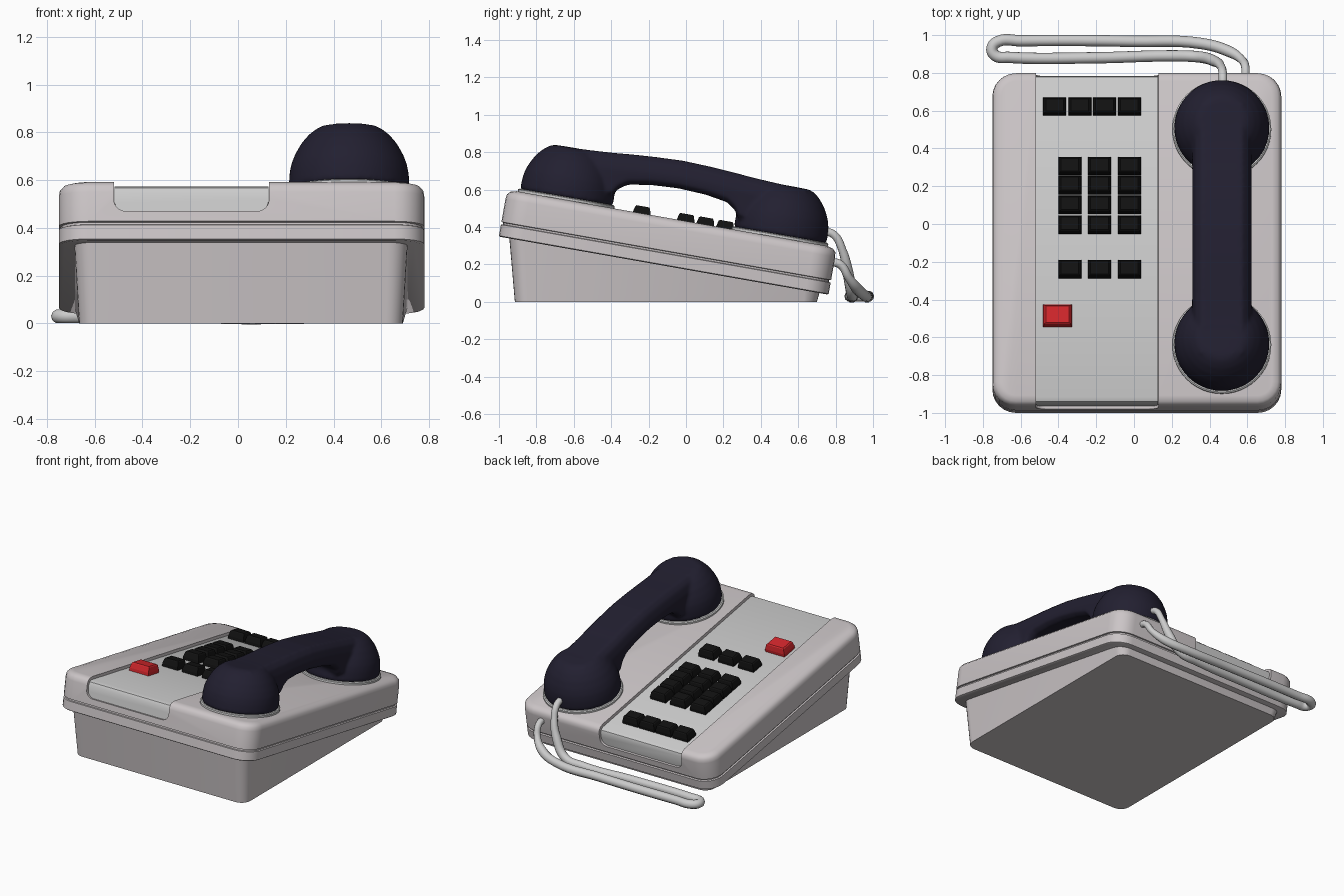
import bpy, bmesh, math
from mathutils import Matrix, Vector

if "Cube" in bpy.data.objects:
    bpy.data.objects.remove(bpy.data.objects["Cube"])

# Tilted frame of the housing: origin at the centre of its sloping top
TILT = Matrix.Translation((0, -0.075, 0.445)) @ Matrix.Rotation(math.radians(-10), 4, 'X')


def material(name, rgb):
    m = bpy.data.materials.new(name)
    m.diffuse_color = (*rgb, 1)
    m.use_nodes = True
    m.node_tree.nodes["Principled BSDF"].inputs["Base Color"].default_value = m.diffuse_color
    return m


SHELL = material("shell_grey", (0.60, 0.56, 0.57))
PANEL = material("panel_grey", (0.65, 0.66, 0.65))
NAVY = material("navy_plastic", (0.016, 0.014, 0.03))
BLACK = material("black_plastic", (0.006, 0.006, 0.006))
RED = material("red_plastic", (0.65, 0.02, 0.025))


def activate(ob):
    bpy.ops.object.select_all(action='DESELECT')
    ob.select_set(True)
    bpy.context.view_layer.objects.active = ob


def smooth(ob, angle=35):
    activate(ob)
    bpy.ops.object.shade_smooth_by_angle(angle=math.radians(angle))


def loft(name, shells, mat, matrix=TILT):
    """Each shell is a list of matching rings, skinned and capped."""
    bm = bmesh.new()
    for rings in shells:
        vs = [[bm.verts.new(p) for p in r] for r in rings]
        n = len(vs[0])
        for a, b in zip(vs, vs[1:]):
            for i in range(n):
                j = (i + 1) % n
                bm.faces.new((a[i], a[j], b[j], b[i]))
        bm.faces.new(vs[0])
        bm.faces.new(vs[-1])
    bmesh.ops.recalc_face_normals(bm, faces=bm.faces)
    me = bpy.data.meshes.new(name)
    bm.to_mesh(me)
    bm.free()
    me.materials.append(mat)
    me.transform(matrix)
    ob = bpy.data.objects.new(name, me)
    bpy.context.collection.objects.link(ob)
    return ob


def rounded_rect(x0, x1, y0, y1, r, z, steps=6):
    pts = []
    for k, (cx, cy) in enumerate([(x1 - r, y1 - r), (x0 + r, y1 - r), (x0 + r, y0 + r), (x1 - r, y0 + r)]):
        for s in range(steps + 1):
            a = math.pi / 2 * (k + s / steps)
            pts.append((cx + r * math.cos(a), cy + r * math.sin(a), z))
    return pts


def circle(cx, cy, r, z, n=48):
    return [(cx + r * math.cos(2 * math.pi * i / n), cy + r * math.sin(2 * math.pi * i / n), z) for i in range(n)]


# Wedge-shaped base, cut off at the sloping underside of the housing
bottom = rounded_rect(-0.665, 0.69, -0.915, 0.70, 0.07, 0)
top = []
for x, y, z in rounded_rect(-0.685, 0.71, -0.945, 0.715, 0.08, 0):
    top.append((x, y, 0.201 - (y + 0.118) * 0.1763))
smooth(loft("base", [[bottom, top]], SHELL, Matrix()))

# Housing with a seam groove and softened top edge: (height, inset)
levels = [(-0.255, 0.008), (-0.25, 0), (-0.190, 0), (-0.187, 0.01), (-0.178, 0.01), (-0.175, 0),
          (-0.05, 0), (-0.025, 0.004), (-0.008, 0.02), (0, 0.05)]
rings = [rounded_rect(-0.75 + i, 0.78 - i, -0.895 + i, 0.895 - i, 0.125 - i, w) for w, i in levels]
housing = loft("housing", [rings], SHELL)


# Trench for the key panel, cut through the full length of the housing
def trench_outline(u, top_w, gap=0.0):
    x0, x1, low, r = -0.52 + gap, 0.13 - gap, -0.132, 0.05
    pts = [(x1, u, top_w), (x0, u, top_w)]
    for cx, start in ((x0 + r, math.pi), (x1 - r, 1.5 * math.pi)):
        for s in range(7):
            a = start + math.pi / 2 * s / 6
            pts.append((cx + r * math.cos(a), u, low + r + r * math.sin(a)))
    return pts


cutter = loft("trench_cutter", [[trench_outline(-1.1, 0.1), trench_outline(1.1, 0.1)]], SHELL)
cutter.hide_render = True
cut = housing.modifiers.new("trench", 'BOOLEAN')
cut.operation = 'DIFFERENCE'
cut.solver = 'EXACT'
cut.object = cutter
activate(housing)
bpy.ops.object.modifier_apply(modifier=cut.name)
bpy.data.objects.remove(cutter)
smooth(housing)

# Recessed key panel filling the trench
ends = [(-0.88, -0.048), (-0.872, -0.03), (-0.85, -0.02), (0.85, -0.02), (0.872, -0.03), (0.88, -0.048)]
smooth(loft("key_panel", [[trench_outline(u, w, 0.002) for u, w in ends]], PANEL))


# Keys, placed by their centre in the top view
def key(name, x, y, sx, sy, mat):
    u = (y + 0.073) / 0.985
    rings = []
    for w, i in ((-0.03, 0), (0.0, 0), (0.032, 0.008), (0.038, 0.014)):
        a, b = sx / 2 - i, sy / 2 - i
        rings.append([(x - a, u - b, w), (x + a, u - b, w), (x + a, u + b, w), (x - a, u + b, w)])
    loft(name, [rings], mat)


for i, x in enumerate((-0.42, -0.287, -0.156, -0.025)):
    key(f"memory_key_{i}", x, 0.625, 0.122, 0.094, BLACK)
for r, y in enumerate((0.31, 0.21, 0.105, 0.0, -0.235)):
    for c, x in enumerate((-0.34, -0.182, -0.025)):
        key(f"dial_key_{r}_{c}", x, y, 0.122, 0.096, BLACK)
key("red_key", -0.405, -0.482, 0.152, 0.118, RED)

# Cradle rings under the two handset cups
HX, CUPS = 0.465, (-0.575, 0.585)
for i, u in enumerate(CUPS):
    smooth(loft(f"cradle_ring_{i}", [[circle(HX, u, 0.262, -0.01), circle(HX, u, 0.262, 0.012),
                                      circle(HX, u, 0.255, 0.017)]], PANEL))

# Handset: two domed cups and an arched grip, fused into one smooth skin
dome = [(0.247, 0.012), (0.252, 0.03), (0.25, 0.08), (0.243, 0.12), (0.228, 0.16), (0.202, 0.207),
        (0.17, 0.245), (0.138, 0.27), (0.11, 0.28), (0.05, 0.282)]
shells = [[circle(HX, u, r, w) for r, w in dome] for u in CUPS]
half = [(0.67, 0.05, 0.276), (0.45, 0.05, 0.287), (0.345, 0.06, 0.294), (0.318, 0.105, 0.297),
        (0.27, 0.138, 0.301), (0.15, 0.158, 0.309)]
stations = [(-u, b, t) for u, b, t in half] + [(0, 0.166, 0.315)] + [(u, b, t) for u, b, t in reversed(half)]
grip = []
for u, b, t in stations:
    side = [(0.125, b), (0.155, b + 0.025), (0.157, t - 0.085), (0.14, t - 0.03), (0.108, t)]
    grip.append([(HX + x, u + 0.005, w) for x, w in side] + [(HX - x, u + 0.005, w) for x, w in reversed(side)])
handset = loft("handset", shells + [grip], NAVY)
fuse = handset.modifiers.new("fuse", 'REMESH')
fuse.mode = 'VOXEL'
fuse.voxel_size = 0.011
fuse.use_smooth_shade = True
soften = handset.modifiers.new("soften", 'SMOOTH')
soften.factor = 0.5
soften.iterations = 5
activate(handset)
for name in ("fuse", "soften"):
    bpy.ops.object.modifier_apply(modifier=name)
smooth(handset, 50)

# Cord looping from the handset, along the ground behind, back into the housing
path = [(0.47, 0.73, 0.38), (0.47, 0.79, 0.36), (0.46, 0.835, 0.28), (0.42, 0.865, 0.16), (0.34, 0.885, 0.05),
        (0.2, 0.89, 0.03), (-0.2, 0.88, 0.03), (-0.66, 0.882, 0.03), (-0.735, 0.892, 0.03), (-0.752, 0.93, 0.03),
        (-0.72, 0.966, 0.03), (-0.6, 0.97, 0.03), (0.0, 0.967, 0.03), (0.36, 0.955, 0.035), (0.5, 0.915, 0.07),
        (0.57, 0.87, 0.13), (0.59, 0.825, 0.2), (0.59, 0.77, 0.215)]
curve = bpy.data.curves.new("cord", 'CURVE')
curve.dimensions = '3D'
curve.bevel_depth = 0.03
curve.bevel_resolution = 3
curve.resolution_u = 6
curve.use_fill_caps = True
spline = curve.splines.new('BEZIER')
spline.bezier_points.add(len(path) - 1)
for i, (p, co) in enumerate(zip(spline.bezier_points, path)):
    p.co = Vector(co)
    p.handle_left_type = p.handle_right_type = 'AUTO'
    p.radius = 0.75 if i < 3 or i > len(path) - 4 else 1
curve.materials.append(PANEL)
cord = bpy.data.objects.new("cord", curve)
bpy.context.collection.objects.link(cord)
activate(cord)
bpy.ops.object.convert(target='MESH')
smooth(bpy.context.view_layer.objects.active, 50)
